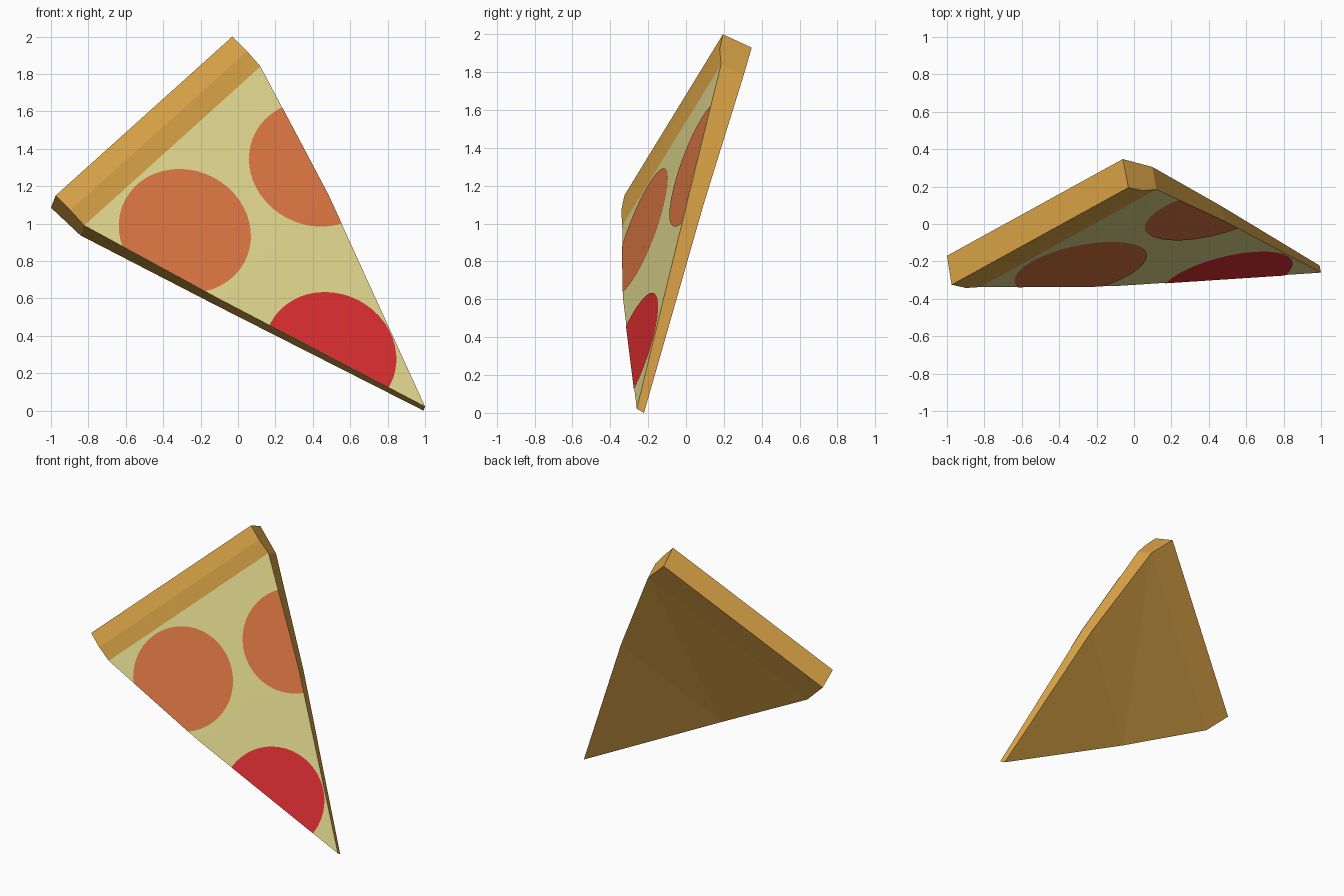
import bpy, bmesh, math
from mathutils import Vector

if "Cube" in bpy.data.objects:
    bpy.data.objects.remove(bpy.data.objects["Cube"])


def material(name, rgb):
    lin = [((c / 255 + 0.055) / 1.055) ** 2.4 for c in rgb]
    m = bpy.data.materials.new(name)
    m.diffuse_color = (*lin, 1)
    m.use_nodes = True
    m.node_tree.nodes["Principled BSDF"].inputs["Base Color"].default_value = m.diffuse_color
    return m


CRUST = material("baked crust", (221, 166, 72))
CHEESE = material("cheese", (222, 213, 140))
ORANGE = material("orange pepperoni", (217, 117, 65))
RED = material("red pepperoni", (217, 46, 49))


def make(name, verts, faces, mats, closed=True):
    me = bpy.data.meshes.new(name)
    me.from_pydata([tuple(v) for v in verts], [], faces)
    for m in mats:
        me.materials.append(m)
    if closed:
        bm = bmesh.new()
        bm.from_mesh(me)
        bmesh.ops.recalc_face_normals(bm, faces=bm.faces)
        bm.to_mesh(me)
        bm.free()
    ob = bpy.data.objects.new(name, me)
    bpy.context.collection.objects.link(ob)
    return ob


# Crust: five-sided section at the right and left ends
right = [(-0.03, 0.195, 2.0), (0.048, 0.178, 1.922), (0.12, 0.185, 1.84),
         (0.098, 0.305, 1.785), (-0.06, 0.347, 1.93)]
left = [(-0.975, -0.325, 1.15), (-0.897, -0.342, 1.072), (-0.822, -0.337, 0.99),
        (-0.842, -0.215, 0.937), (-1.0, -0.17, 1.085)]
faces = [tuple(range(5)), tuple(range(5, 10))]
faces += [(i, (i + 1) % 5, (i + 1) % 5 + 5, i + 5) for i in range(5)]
make("crust", right + left, faces, [CRUST])

# Wedge: front outline and thinner-to-the-tip back outline, slightly folded
front = [Vector(p) for p in (right[2], left[2], (-0.10, -0.332, 0.597),
                             (1.0, -0.26, 0.022), (0.485, 0.015, 1.15))]
back = [Vector(p) for p in (right[3], left[3], (-0.115, -0.255, 0.562),
                            (0.992, -0.222, 0.0), (0.468, 0.095, 1.108))]
tris = [(0, 1, 2), (0, 2, 4), (2, 3, 4)]
faces = tris + [tuple(i + 5 for i in t) for t in tris]
faces += [(i, (i + 1) % 5, (i + 1) % 5 + 5, i + 5) for i in range(5)]
wedge = make("wedge", front + back, faces, [CRUST, CHEESE])
for p in wedge.data.polygons:
    if all(i < 5 for i in p.vertices):
        p.material_index = 1


def clip(poly, tri):
    """Keep the part of an (x, z) polygon that lies inside a triangle."""
    for k in range(3):
        a, b, c = tri[k], tri[(k + 1) % 3], tri[(k + 2) % 3]

        def side(p):
            return (b.x - a.x) * (p.y - a.y) - (b.y - a.y) * (p.x - a.x)
        s = 1 if side(c) > 0 else -1
        out = []
        for i, p in enumerate(poly):
            q = poly[(i + 1) % len(poly)]
            dp, dq = side(p) * s, side(q) * s
            if dp >= 0:
                out.append(p)
            if dp * dq < 0:
                out.append(p.lerp(q, dp / (dp - dq)))
        poly = out
        if not poly:
            break
    return poly


# Pepperoni: circles laid on the tilted cheese and trimmed at the wedge edges
tilt = Vector((0.19, -0.90, 0.39)).normalized()
u = tilt.cross(Vector((0, 0, 1))).normalized()
w = tilt.cross(u)


def pepperoni(name, cx, cz, r, mat):
    circle = []
    for i in range(48):
        a = 2 * math.pi * i / 48
        d = (u * math.cos(a) + w * math.sin(a)) * r
        circle.append(Vector((cx + d.x, cz + d.z)))
    verts, faces = [], []
    for t in tris:
        p3 = [front[i] for i in t]
        n = (p3[1] - p3[0]).cross(p3[2] - p3[0]).normalized()
        if n.y > 0:
            n = -n
        part = clip(circle, [Vector((p.x, p.z)) for p in p3])
        if len(part) < 3:
            continue
        pts = []
        for p in part:
            y = p3[0].y - (n.x * (p.x - p3[0].x) + n.z * (p.y - p3[0].z)) / n.y
            pts.append(Vector((p.x, y, p.y)) + n * 0.003)
        area = sum(p.x * q.y - q.x * p.y for p, q in zip(part, part[1:] + part[:1]))
        if area < 0:
            pts.reverse()
        faces.append(tuple(range(len(verts), len(verts) + len(pts))))
        verts += pts
    make(name, verts, faces, [mat], closed=False)


pepperoni("pepperoni_left", -0.285, 0.96, 0.36, ORANGE)
pepperoni("pepperoni_right", 0.415, 1.318, 0.364, ORANGE)
pepperoni("pepperoni_tip", 0.493, 0.302, 0.36, RED)
